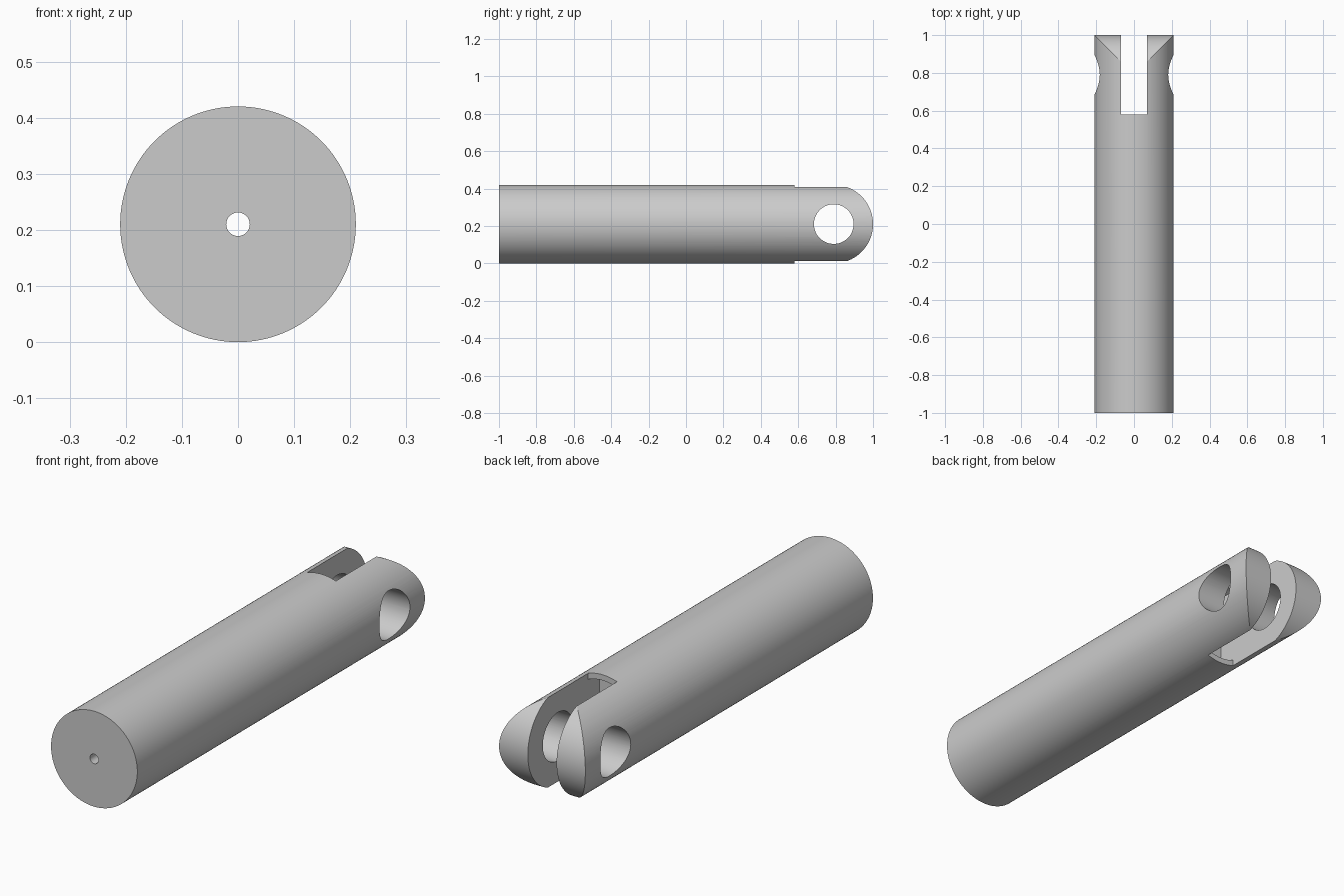
import bpy, bmesh
from math import sin, cos, asin, radians, tau
from mathutils import Vector

old = bpy.data.objects.get("Cube")
if old:
    bpy.data.objects.remove(old, do_unlink=True)

R = 0.21          # rod radius, also the height of the axis
SLOT = 0.07       # half width of the fork slot
PIN_Y = 0.79      # pin hole position

steel = bpy.data.materials.new("grey_steel")
steel.use_nodes = True
grey = (0.6, 0.6, 0.6, 1)
steel.diffuse_color = grey
steel.node_tree.nodes["Principled BSDF"].inputs["Base Color"].default_value = grey


def prism(name, outline, axis, start, end):
    """Extrude a closed outline along x (outline is y,z) or y (outline is x,z)."""
    bm = bmesh.new()
    place = (lambda a, b: (start, a, b)) if axis == "x" else (lambda a, b: (a, start, b))
    face = bm.faces.new([bm.verts.new(place(a, b)) for a, b in outline])
    out = bmesh.ops.extrude_face_region(bm, geom=[face])
    verts = [v for v in out["geom"] if isinstance(v, bmesh.types.BMVert)]
    step = end - start
    bmesh.ops.translate(bm, verts=verts, vec=Vector((step, 0, 0) if axis == "x" else (0, step, 0)))
    bmesh.ops.recalc_face_normals(bm, faces=bm.faces)
    mesh = bpy.data.meshes.new(name)
    bm.to_mesh(mesh)
    bm.free()
    mesh.materials.append(steel)
    obj = bpy.data.objects.new(name, mesh)
    bpy.context.collection.objects.link(obj)
    return obj


def arc(r, first, last, count, centre=0.0):
    return [(centre + r * cos(first + (last - first) * i / count),
             R + r * sin(first + (last - first) * i / count)) for i in range(count + 1)]


def circle(r, count, centre=0.0):
    return arc(r, 0, tau, count, centre)[:-1]


def cut(target, cutter, operation="DIFFERENCE"):
    bpy.context.view_layer.objects.active = target
    mod = target.modifiers.new("cut", "BOOLEAN")
    mod.operation = operation
    mod.solver = "EXACT"
    mod.object = cutter
    bpy.ops.object.modifier_apply(modifier=mod.name)
    bpy.data.objects.remove(cutter, do_unlink=True)


# Round bar
rod = prism("clevis_rod", circle(R, 128), "y", -1, 1)

# Recess below the slot floor, leaving a thin outer rim
inner = 0.185
half = asin(SLOT / inner)
quarter = tau / 4
recess = arc(inner, quarter - half, quarter + half, 12) + arc(inner, -quarter - half, -quarter + half, 12)
cut(rod, prism("recess_cutter", recess, "y", 0.50, 0.60))

# Fork slot
slot = [(-SLOT, -0.1), (SLOT, -0.1), (SLOT, 0.6), (-SLOT, 0.6)]
cut(rod, prism("slot_cutter", slot, "y", 0.58, 1.2))

# Rounded fork tips
reach = radians(86)
tip = arc(R, -reach, reach, 80, PIN_Y) + [(PIN_Y, 0.7), (-1.2, 0.7), (-1.2, -0.3), (PIN_Y, -0.3)]
cut(rod, prism("tip_shape", tip, "x", -0.4, 0.4), "INTERSECT")

# Cross pin hole and fine bore along the axis
cut(rod, prism("pin_cutter", circle(0.106, 72, PIN_Y), "x", -0.4, 0.4))
cut(rod, prism("bore_cutter", circle(0.021, 32), "y", -1.2, 0.7))

# Smooth barrel with crisp edges
bpy.ops.object.select_all(action="DESELECT")
rod.select_set(True)
bpy.context.view_layer.objects.active = rod
bpy.ops.object.shade_smooth_by_angle(angle=radians(20))
